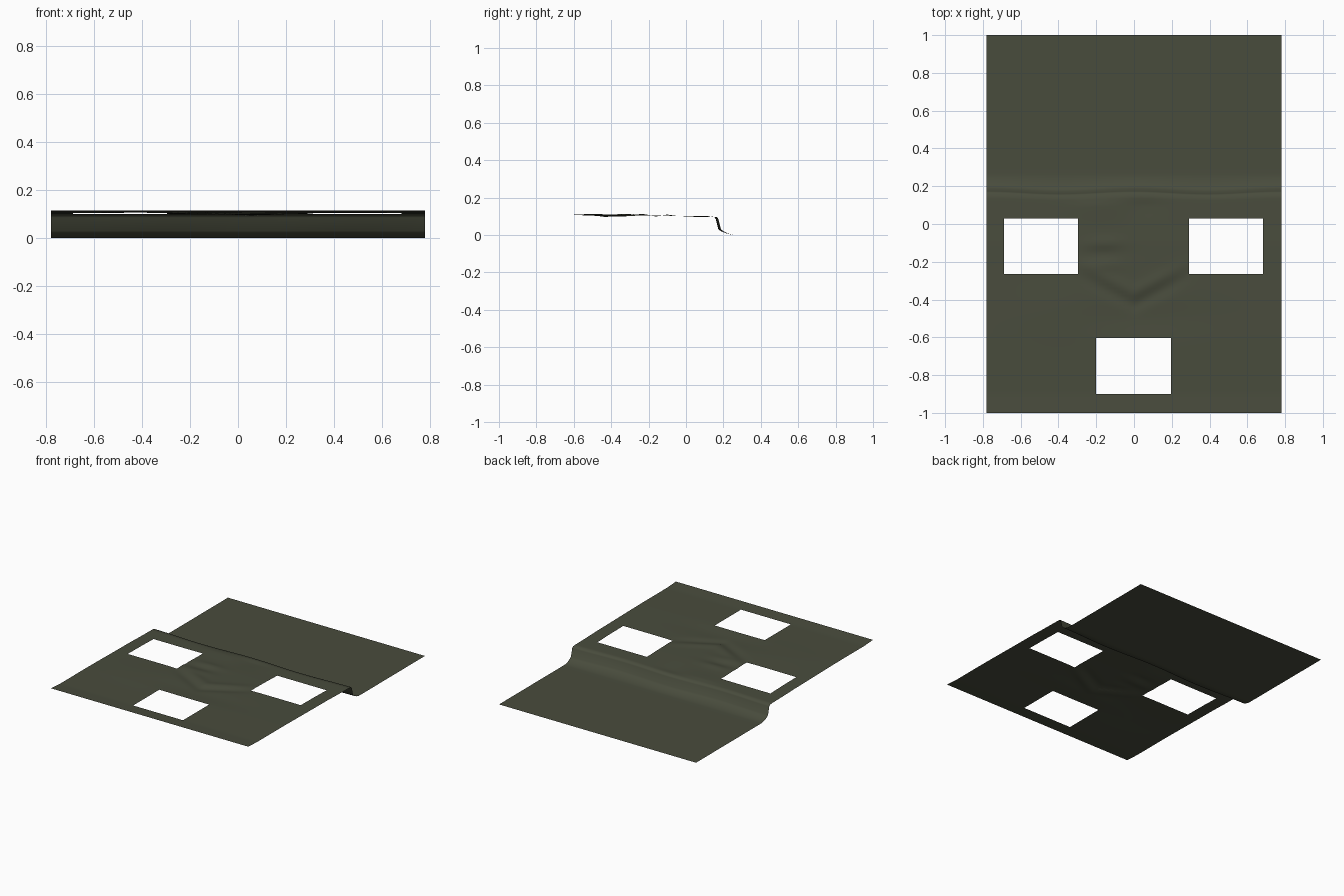
import bpy, bmesh, math

if "Cube" in bpy.data.objects:
    bpy.data.objects.remove(bpy.data.objects["Cube"])

HALF_W = 0.78
# openings: x0, x1, y0, y1
HOLES = [(-0.688, -0.297, -0.265, 0.028),
         (0.29, 0.682, -0.265, 0.028),
         (-0.2, 0.195, -0.9, -0.604)]
# side profile of the sheet: y, z
PROFILE = [(-1, 0.115), (-0.9, 0.109), (-0.6, 0.109), (-0.3, 0.105), (-0.1, 0.103),
           (0.0, 0.1), (0.13, 0.098), (0.158, 0.096), (0.166, 0.085), (0.18, 0.03),
           (0.195, 0.019), (0.22, 0.008), (0.25, 0.001), (0.28, 0), (1, 0)]


def profile_z(y):
    for (a, za), (b, zb) in zip(PROFILE, PROFILE[1:]):
        if y <= b + 1e-9:
            return za + (zb - za) * (y - a) / (b - a)
    return 0.0


def spot(x, y, cx, cy, rx, ry):
    return math.exp(-((x - cx) / rx) ** 2 - ((y - cy) / ry) ** 2)


def wrinkles(x, y):
    ax = abs(x)
    # V-shaped folds running from the openings to the middle
    w = 0
    for y0, h in ((-0.43, -0.008), (-0.36, 0.006)):
        d = y - (y0 + 0.52 * ax)
        w += h * math.exp(-(d / 0.035) ** 2) * math.exp(-(ax / 0.27) ** 4)
    # small creases left of the middle and broad sags
    w += 0.006 * spot(x, y, -0.15, -0.10, 0.1, 0.03)
    w -= 0.005 * spot(x, y, -0.17, -0.16, 0.1, 0.03)
    w += 0.005 * spot(x, y, -0.17, -0.22, 0.1, 0.03)
    w += 0.004 * spot(x, y, -0.4, -0.45, 0.25, 0.15)
    w -= 0.005 * spot(x, y, 0.05, -0.5, 0.3, 0.08)
    w += 0.004 * spot(x, y, -0.2, 0.1, 0.15, 0.08)
    w -= 0.004 * spot(x, y, 0.05, 0.1, 0.1, 0.08)
    return w


def lines(stops, step):
    out = [stops[0]]
    for a, b in zip(stops, stops[1:]):
        n = max(1, round((b - a) / step))
        out += [a + (b - a) * i / n for i in range(1, n + 1)]
    return out


xs = lines(sorted({-HALF_W, HALF_W} | {v for h in HOLES for v in h[:2]}), 0.02)
ys = lines(sorted({p[0] for p in PROFILE} | {v for h in HOLES for v in h[2:]}), 0.02)

# draped sheet with three rectangular openings
bm = bmesh.new()
grid = []
for y in ys:
    row = []
    for x in xs:
        z = profile_z(y) + (wrinkles(x, y) if y < 0.13 else 0)
        shift = 0.007 * math.cos(x * math.pi / 0.39) * math.exp(-((y - 0.17) / 0.06) ** 2)
        row.append(bm.verts.new((x, y + shift if y > 0.06 else y, max(z, 0))))
    grid.append(row)
for j in range(len(ys) - 1):
    for i in range(len(xs) - 1):
        cx, cy = (xs[i] + xs[i + 1]) / 2, (ys[j] + ys[j + 1]) / 2
        if not any(a < cx < b and c < cy < d for a, b, c, d in HOLES):
            bm.faces.new((grid[j][i], grid[j][i + 1], grid[j + 1][i + 1], grid[j + 1][i]))
bmesh.ops.delete(bm, geom=[v for v in bm.verts if not v.link_faces], context='VERTS')
for f in bm.faces:
    f.smooth = True

mesh = bpy.data.meshes.new("draped_sheet")
bm.to_mesh(mesh)
bm.free()
mat = bpy.data.materials.new("olive cloth")
mat.diffuse_color = (0.066, 0.072, 0.046, 1)
mat.use_nodes = True
mat.node_tree.nodes["Principled BSDF"].inputs["Base Color"].default_value = mat.diffuse_color
mesh.materials.append(mat)
bpy.context.collection.objects.link(bpy.data.objects.new("draped_sheet", mesh))
